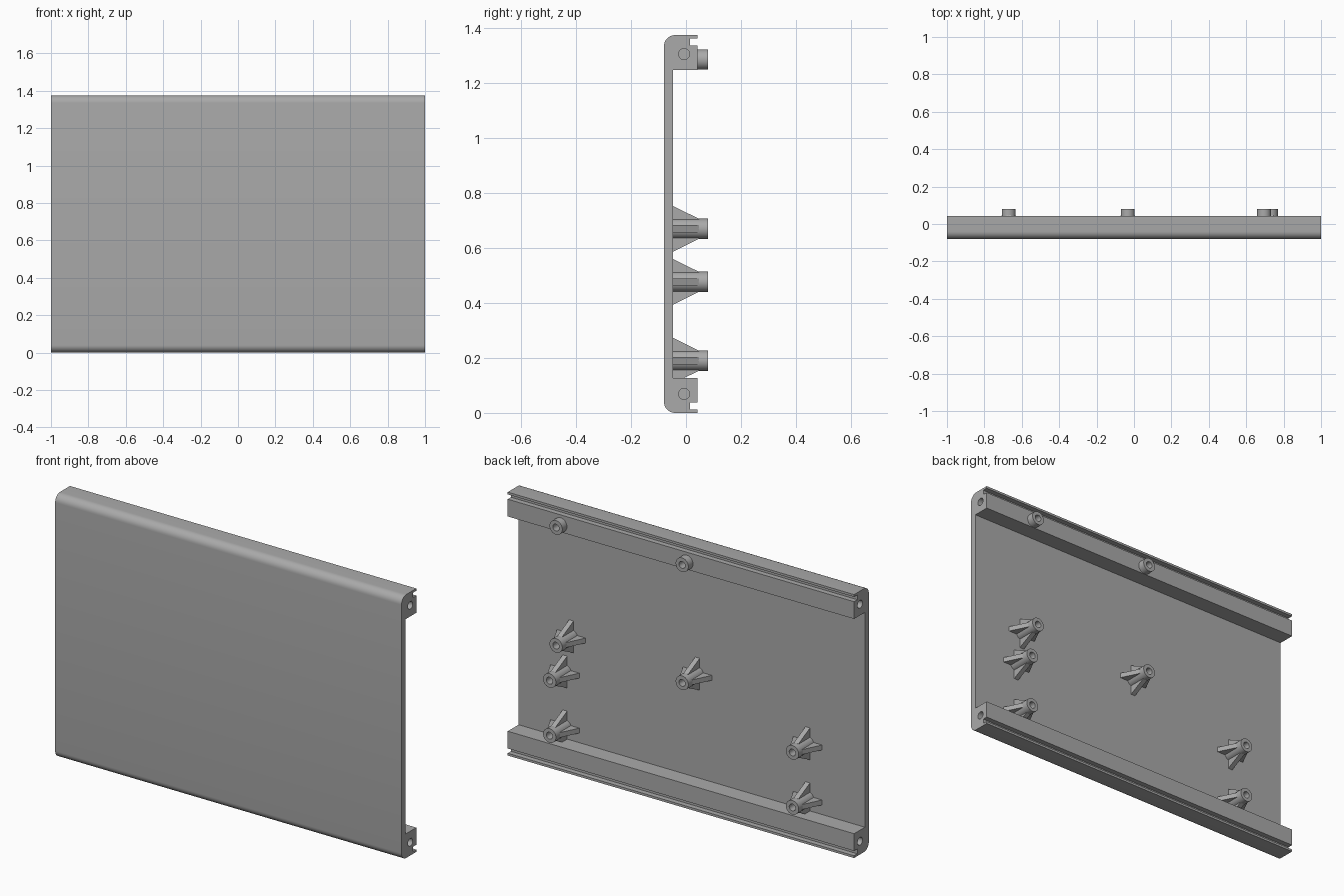
import bpy, bmesh, math
from mathutils import Matrix, Vector

if "Cube" in bpy.data.objects:
    bpy.data.objects.remove(bpy.data.objects["Cube"])

H = 1.375                       # panel height
FRONT, INNER, BACK, TIP = -0.08, -0.047, 0.042, 0.08
BOSS_R, HOLE_R = 0.037, 0.018

grey = bpy.data.materials.new("plain grey")
grey.diffuse_color = (0.4, 0.4, 0.4, 1)
grey.use_nodes = True
grey.node_tree.nodes["Principled BSDF"].inputs["Base Color"].default_value = grey.diffuse_color


def finish(name, bm, smooth=True):
    bmesh.ops.recalc_face_normals(bm, faces=bm.faces)
    mesh = bpy.data.meshes.new(name)
    bm.to_mesh(mesh)
    bm.free()
    mesh.materials.append(grey)
    ob = bpy.data.objects.new(name, mesh)
    bpy.context.collection.objects.link(ob)
    if smooth:
        bpy.ops.object.select_all(action='DESELECT')
        ob.select_set(True)
        bpy.context.view_layer.objects.active = ob
        bpy.ops.object.shade_smooth_by_angle(angle=math.radians(35))
    return ob


def prism(bm, points, offset):
    """Extrude a closed outline of 3D points along an offset."""
    face = bm.faces.new([bm.verts.new(p) for p in points])
    new = bmesh.ops.extrude_face_region(bm, geom=[face])["geom"]
    bmesh.ops.translate(bm, vec=offset, verts=[v for v in new if isinstance(v, bmesh.types.BMVert)])


# Panel with a rounded, slotted rail along its top and bottom edges
R = 0.04
half = [(INNER, 0.127), (BACK, 0.127), (BACK, 0.037), (0.015, 0.037),
        (0.015, 0.012), (BACK, 0.012), (BACK, 0)]
for i in range(9):
    a = math.radians(90 * i / 8)
    half.append((FRONT + R - R * math.sin(a), R - R * math.cos(a)))
outline = half + [(y, H - z) for y, z in reversed(half)]
bm = bmesh.new()
prism(bm, [(-1, y, z) for y, z in outline], (2, 0, 0))
panel = finish("panel", bm)

# Screw holes: in the rail ends and behind the rail bosses
rail_bosses = [(0.695, 1.286), (-0.033, 1.286)]
bm = bmesh.new()


def drill(centre, axis, radius, length):
    turn = Vector((0, 0, 1)).rotation_difference(Vector(axis)).to_matrix().to_4x4()
    bmesh.ops.create_cone(bm, cap_ends=True, segments=24, radius1=radius, radius2=radius,
                          depth=length, matrix=Matrix.Translation(centre) @ turn)


for x in (-1, 1):
    for z in (0.069, H - 0.069):
        drill((x, -0.007, z), (1, 0, 0), 0.02, 0.2)
for x, z in rail_bosses:
    drill((x, BACK, z), (0, 1, 0), HOLE_R, 0.06)
cutter = finish("hole_cutter", bm, False)
cutter.hide_render = True
cutter.hide_viewport = True
cut = panel.modifiers.new("holes", 'BOOLEAN')
cut.object = cutter
cut.operation = 'DIFFERENCE'
cut.solver = 'EXACT'


def boss(name, x, z, base, floor):
    """Hollow round post pointing backwards."""
    bm = bmesh.new()
    n = 24
    rings = []
    for r, y in [(BOSS_R, base), (BOSS_R, TIP), (HOLE_R, TIP), (HOLE_R, floor)]:
        rings.append([bm.verts.new((x + r * math.cos(math.tau * i / n), y,
                                    z + r * math.sin(math.tau * i / n))) for i in range(n)])
    for a, b in zip(rings, rings[1:]):
        for i in range(n):
            j = (i + 1) % n
            bm.faces.new((a[i], a[j], b[j], b[i]))
    if floor < base + 0.01 and base < 0:
        bm.faces.new(rings[-1])         # blind hole bottom
    return finish(name, bm)


def ribs(name, x, z):
    """Four tapered ribs around a post."""
    bm = bmesh.new()
    t = 0.013
    side = [(0.026, INNER - 0.003), (0.083, INNER - 0.003), (0.083, INNER),
            (0.036, 0.048), (0.026, 0.048)]
    for k in range(4):
        spin = Matrix.Translation((x, 0, z)) @ Matrix.Rotation(k * math.pi / 2, 4, 'Y')
        pts = [spin @ Vector((r, y, -t)) for r, y in side]
        prism(bm, pts, spin.to_3x3() @ Vector((0, 0, 2 * t)))
    return finish(name, bm, False)


# Plain bosses on the top rail
for i, (x, z) in enumerate(rail_bosses):
    boss(f"rail_boss_{i + 1}", x, z, BACK, BACK)

# Ribbed bosses on the inner face of the panel
panel_bosses = [(0.695, 0.67), (0.732, 0.477), (0.732, 0.19),
                (-0.033, 0.67), (-0.67, 0.477), (-0.67, 0.19)]
for i, (x, z) in enumerate(panel_bosses):
    boss(f"panel_boss_{i + 1}", x, z, INNER, INNER + 0.002)
    ribs(f"boss_ribs_{i + 1}", x, z)
